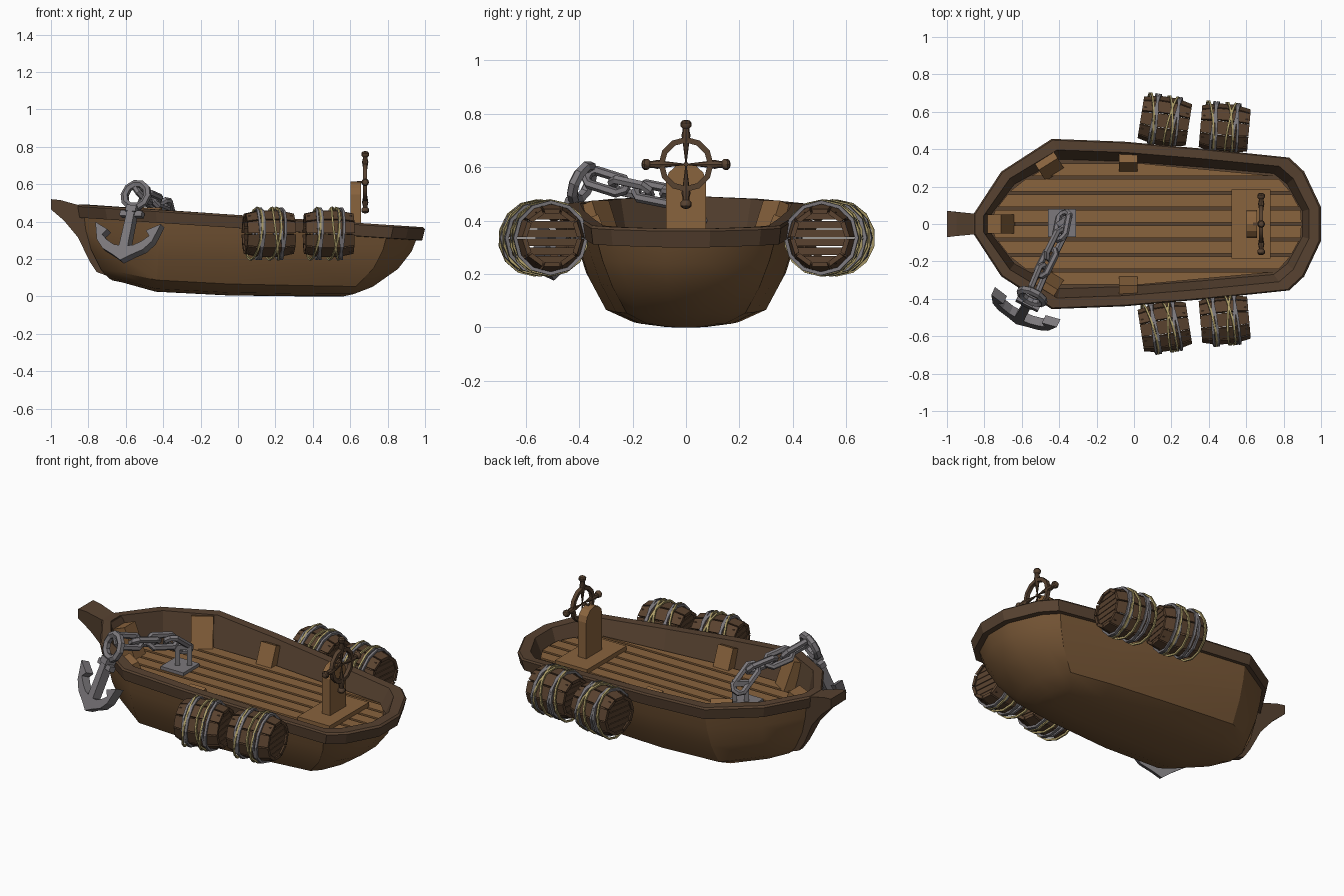
import bpy, bmesh, math
from mathutils import Vector as V, Matrix as M

if "Cube" in bpy.data.objects:
    bpy.data.objects.remove(bpy.data.objects["Cube"])

def material(name, r, g, b):
    m = bpy.data.materials.new(name)
    m.diffuse_color = (r, g, b, 1)
    m.use_nodes = True
    m.node_tree.nodes["Principled BSDF"].inputs["Base Color"].default_value = m.diffuse_color
    return m

TAN = material("deck tan", .25, .125, .047)
HULL = material("hull brown", .19, .097, .038)
DARK = material("rim dark brown", .095, .054, .03)
BARREL = material("barrel brown", .10, .054, .028)
IRON = material("iron grey", .20, .188, .2)
ROPE = material("rope straw", .42, .34, .14)

def finish(bm, name, mat, smooth=None):
    bmesh.ops.remove_doubles(bm, verts=bm.verts, dist=1e-4)
    bmesh.ops.recalc_face_normals(bm, faces=bm.faces)
    me = bpy.data.meshes.new(name)
    bm.to_mesh(me)
    bm.free()
    me.materials.append(mat)
    ob = bpy.data.objects.new(name, me)
    bpy.context.collection.objects.link(ob)
    if smooth:
        bpy.ops.object.select_all(action='DESELECT')
        bpy.context.view_layer.objects.active = ob
        ob.select_set(True)
        bpy.ops.object.shade_smooth_by_angle(angle=math.radians(smooth))
    return ob

def loft(bm, rings, mat=M(), close=False, cap=True):
    vs = [[bm.verts.new(mat @ V(p)) for p in r] for r in rings]
    n = len(vs[0])
    for a, b in zip(vs, vs[1:] + vs[:1] if close else vs[1:]):
        for i in range(n):
            j = (i + 1) % n
            bm.faces.new((a[i], a[j], b[j], b[i]))
    if cap and not close:
        bm.faces.new(vs[0])
        bm.faces.new(vs[-1])

def prism(bm, pts, depth, mat=M()):
    loft(bm, [[(x, y, z) for x, y in pts] for z in (-depth / 2, depth / 2)], mat)

def box(bm, size, mat):
    x, y = size[0] / 2, size[1] / 2
    prism(bm, [(-x, -y), (x, -y), (x, y), (-x, y)], size[2], mat)

def tube(bm, pts, r, mat=M(), n=6):
    """Closed planar loop in local XY swept with an n-gon."""
    rings = []
    for i, p in enumerate(pts):
        t = (V(pts[(i + 1) % len(pts)]) - V(pts[i - 1])).normalized()
        out = V((t.y, -t.x))
        rings.append([(p[0] + out.x * r * math.cos(a), p[1] + out.y * r * math.cos(a), r * math.sin(a))
                      for a in (2 * math.pi * (k + .5) / n for k in range(n))])
    loft(bm, rings, mat, close=True)

def circle(r, n):
    return [(r * math.cos(2 * math.pi * k / n), r * math.sin(2 * math.pi * k / n)) for k in range(n)]

def frame(origin, x, y):
    x = V(x).normalized()
    z = x.cross(V(y)).normalized()
    y = z.cross(x)
    m = M((x, y, z)).transposed().to_4x4()
    m.translation = V(origin)
    return m

T, RX, RY, RZ = M.Translation, *[lambda a, ax=ax: M.Rotation(math.radians(a), 4, ax) for ax in 'XYZ']
sheer = lambda x: .435 - .065 * x

# Half outline of the rim, bow to stern, with the keel point (x, z) under each
half = [(-.86, .05), (-.71, .28), (-.44, .455), (-.05, .44), (.4, .4), (.83, .355), (.91, .28), (1, .09)]
keel = [(-.67, .085), (-.62, .075), (-.44, .025), (-.05, .005), (.36, 0), (.52, 0), (.54, 0), (.56, 0)]
both = lambda pts: list(pts) + [(p[0], -p[1], *p[2:]) for p in reversed(pts)]

# Hull shell, fuller forward than aft
bm = bmesh.new()
rings = []
for gx, fy, fz in [(0, 0, 0), (.02, .18, .003), (.15, .45, .04), (.40, .68, .16), (.74, .82, .46), (.92, .90, .75), (1, .94, 1)]:
    ring = []
    for (x, y), (kx, kz) in zip(half, keel):
        zt = sheer(x) - .05
        taper = 1 - .12 * max(0, x) * (1 - fz)
        ring.append((kx + (x * .96 - kx) * gx, y * fy * taper, kz + (zt - kz) * fz))
    rings.append(both(ring))
loft(bm, rings, cap=False)
finish(bm, "hull", HULL, 30)

# Rim, inner wall and under-deck floor
DECK = .297
bm = bmesh.new()
def outline(sx, sy, dz=None):
    return both([(x * sx, y * sy, DECK - .015 if dz is None else sheer(x) + dz) for x, y in half])
loft(bm, [outline(.94, .90, -.07), outline(.985, .98, -.07), outline(1, 1, -.01), outline(.99, .985, 0),
          outline(.935, .87, 0), outline(.9, .76)], cap=False)
bm.faces.new([bm.verts.new(p) for p in outline(.9, .76)])
finish(bm, "rim_and_inner_wall", DARK)

# Deck planks trimmed to the deck outline
deck = [(x * .895, y * .75) for x, y in half]
def reach(y, pts):
    y = abs(y)
    for (xa, ya), (xb, yb) in zip(pts, pts[1:]):
        if min(ya, yb) <= y <= max(ya, yb):
            return xa + (xb - xa) * (y - ya) / (yb - ya)
    return pts[0][0]
bm = bmesh.new()
for k in range(8):
    a = -.332 + k * .083 + .008
    b = a + .067
    prism(bm, [(reach(a, deck[:3]), a), (reach(a, deck[:2:-1] + deck[2:3]), a),
               (reach(b, deck[:2:-1] + deck[2:3]), b), (reach(b, deck[:3]), b)], .03, T((0, 0, DECK - .005)))
finish(bm, "deck_planks", TAN)

# Bow beak and stem post, narrowing downwards
bm = bmesh.new()
prof = [(-1, .52), (-.95, .515), (-.86, .49), (-.80, .485), (-.76, .40), (-.70, .2), (-.70, .11), (-.755, .13), (-.795, .19), (-.855, .315), (-.93, .405), (-1, .465)]
loft(bm, [[(x, s * (.02 + (.036 - .12 * min(0, x + .88)) * min(1, max(0, (z - .15) / .28))), z)
           for x, z in prof] for s in (-1, 1)])
finish(bm, "bow_beak", DARK)

# Wall ribs leaning outward
bm = bmesh.new()
for s in (-1, 1):
    box(bm, (.10, .07, .14), T((-.03, s * .335, .345)) @ RX(-s * 22))
    box(bm, (.12, .06, .20), T((-.455, s * .315, .37)) @ RZ(s * 32) @ RX(-s * 20))
box(bm, (.09, .10, .20), T((-.715, 0, .37)) @ RY(-22))
finish(bm, "wall_ribs", TAN)

# Helm stand: base plate and round-topped post
bm = bmesh.new()
box(bm, (.21, .37, .03), T((.625, 0, DECK + .02)))
arch = [(-.075, .3), (.075, .3)] + [(.075 * math.cos(a), .545 + .068 * math.sin(a)) for a in
                                    (math.pi * k / 6 for k in range(7))]
prism(bm, arch, .055, frame((.63, 0, 0), (0, 1, 0), (0, 0, 1)))
finish(bm, "helm_stand", TAN)

# Steering wheel with inward-tapering spokes and knobbed handles
wheel = frame((.68, 0, .61), (0, 1, 0), (0, 0, 1))
bm = bmesh.new()
tube(bm, circle(.092, 12), .015, wheel, 4)
box(bm, (.014, .014, .05), wheel @ T((0, 0, -.02)))
spoke = [(0, .002), (.08, .012), (.108, .017), (.125, .013), (.134, .013), (.142, .020), (.155, .021), (.163, .015), (.166, .006)]
for k in range(4):
    m = wheel @ RZ(90 * k)
    loft(bm, [[(d, r * math.cos(a), r * math.sin(a)) for a in (math.pi * j / 4 for j in range(8))] for d, r in spoke], m)
finish(bm, "steering_wheel", DARK, 35)

# Barrels slung over both sides
for s, side in ((-1, "right"), (1, "left")):
    for x, y, turn, tag in ((.165, .55, 9, "fore"), (.485, .512, 5, "aft")):
        base = T((x, s * y, .335)) @ RZ(-s * turn)
        name = f"{side}_{tag}_barrel"
        bm = bmesh.new()
        for k in range(10):
            a0, a1 = (2 * math.pi * (k + f) / 10 for f in (.05, .95))
            loft(bm, [[(d, q * math.cos(a), q * math.sin(a)) for q, a in
                       ((r, a0), (r, a1), (r - .018, a1), (r - .018, a0))]
                      for d, r in ((-.13, .112), (-.05, .13), (.05, .13), (.13, .112))], base)
        for e in (-.112, .112):
            for k in range(6):
                z = (k - 2.5) * .033
                box(bm, (.014, 2 * math.sqrt(.102 ** 2 - z * z), .029), base @ T((e, 0, z)))
        finish(bm, name, BARREL)
        bm = bmesh.new()
        for d in (-.055, .06):
            for t in (-4, 4):
                tube(bm, circle(.134, 12), .0095, base @ T((d, 0, 0)) @ RZ(t) @ RY(90 + t), 4)
        finish(bm, name + "_hoops", IRON)
        bm = bmesh.new()
        for d, t in ((.022, 8), (.034, -7), (-.08, 8)):
            tube(bm, circle(.140, 14), .0075, base @ T((d, 0, 0)) @ RZ(t) @ RY(90 + t), 4)
        finish(bm, name + "_ropes", ROPE)

# Chain plate with upright staple
bm = bmesh.new()
box(bm, (.15, .15, .022), T((-.385, .005, DECK + .017)))
staple = T((-.372, .02, .37)) @ RZ(35)
for d in (-.032, .032):
    box(bm, (.026, .026, .12), staple @ T((d, 0, 0)))
box(bm, (.09, .028, .028), staple @ T((0, 0, .06)))
finish(bm, "chain_plate", IRON)

# Chain of interlocking links
def link(length, width):
    c, r = length / 2 - width / 2, width / 2
    return [(c * (1 if math.cos(a) > 0 else -1) + r * math.cos(a), r * math.sin(a))
            for a in (2 * math.pi * (k + .5) / 8 for k in range(8))]
nodes = [V(p) for p in ((-.375, .04, .41), (-.395, -.06, .49), (-.445, -.16, .51), (-.49, -.25, .53), (-.53, -.345, .56))]
bm = bmesh.new()
for k, (a, b) in enumerate(zip(nodes, nodes[1:])):
    tube(bm, link((b - a).length + .058, .074), .018,
         frame((a + b) / 2, b - a, (0, 0, 1)) @ RX(40 if k % 2 else -50))
finish(bm, "chain", IRON)

# Anchor hanging over the bow: arms and shank, stock, ring
tip, top = V((-.62, -.515, .185)), V((-.545, -.388, .54))
v = top - tip
u = V((.9, -.43, 0))
u = u - v * (u.dot(v) / v.dot(v))
anchor = frame(tip, u, v)
bm = bmesh.new()
arm = [(.05, .03), (.12, .065), (.165, .115), (.195, .215), (.115, .175), (.14, .145), (.105, .115), (.06, .09), (.026, .085), (.022, .31)]
outer = [(0, 0)] + arm + [(-a, b) for a, b in reversed(arm)]
prism(bm, outer, .05, anchor)
box(bm, (.13, .03, .035), anchor @ T((0, .275, 0)))
box(bm, (.06, .035, .06), anchor @ T((0, .30, 0)))
tube(bm, circle(.068, 10), .022, anchor @ T((0, v.length, 0)))
finish(bm, "anchor", IRON)
